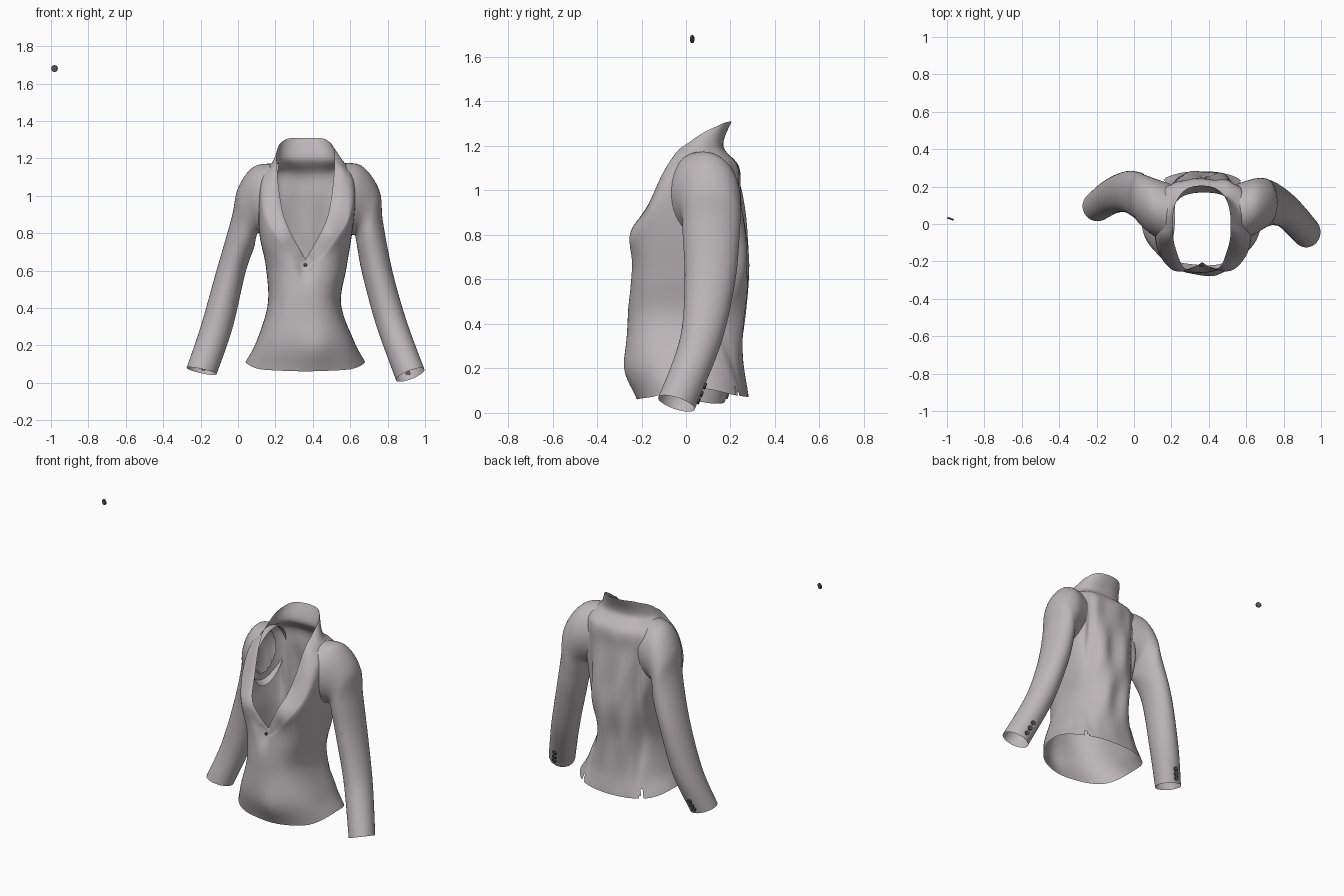
import bpy, bmesh, math
from mathutils import Vector

if "Cube" in bpy.data.objects:
    bpy.data.objects.remove(bpy.data.objects["Cube"])


def material(name, rgb):
    m = bpy.data.materials.new(name)
    m.diffuse_color = (*rgb, 1)
    m.use_nodes = True
    m.node_tree.nodes["Principled BSDF"].inputs["Base Color"].default_value = m.diffuse_color
    return m


CLOTH = material("warm grey cloth", (0.50, 0.465, 0.475))
DARK = material("dark button", (0.10, 0.095, 0.10))


def spline(rows, t):
    """Catmull-Rom value through rows of numbers, t in 0..1, straight at the start."""
    n = len(rows) - 1
    i = min(int(t * n), n - 1)
    f = t * n - i
    p = [rows[min(max(i + k, 0), n)] for k in (-1, 0, 1, 2)]
    if i == 0:
        p[0] = [2 * a - b for a, b in zip(rows[0], rows[1])]
    return [0.5 * (2 * b + (c - a) * f + (2 * a - 5 * b + 4 * c - d) * f * f
                   + (3 * b - a - 3 * c + d) * f ** 3) for a, b, c, d in zip(*p)]


def loft(name, point, nu, nv, drop=None):
    """Open tube from point(angle, t); faces matching drop(centre) are cut out."""
    bm = bmesh.new()
    rings = [[bm.verts.new(point(2 * math.pi * i / nu, j / nv)) for i in range(nu)]
             for j in range(nv + 1)]
    for lo, hi in zip(rings, rings[1:]):
        for i in range(nu):
            k = (i + 1) % nu
            bm.faces.new((lo[i], lo[k], hi[k], hi[i]))
    if drop:
        gone = [f for f in bm.faces if drop(f.calc_center_median())]
        bmesh.ops.delete(bm, geom=gone, context='FACES')
    bmesh.ops.recalc_face_normals(bm, faces=bm.faces)
    me = bpy.data.meshes.new(name)
    bm.to_mesh(me)
    bm.free()
    me.shade_smooth()
    me.materials.append(CLOTH)
    ob = bpy.data.objects.new(name, me)
    bpy.context.collection.objects.link(ob)
    return ob


# Torso rings, hem to collar rim: centre x, half width, front y, back y, squareness,
# then heights at front, front corner, side, back corner, back
TORSO = [
    (0.360, 0.320, -0.215, 0.282, 0.85, 0.06, 0.072, 0.11, 0.08, 0.07),
    (0.360, 0.262, -0.262, 0.258, 0.82, 0.22, 0.22, 0.22, 0.22, 0.22),
    (0.355, 0.196, -0.262, 0.258, 0.78, 0.42, 0.42, 0.42, 0.42, 0.42),
    (0.365, 0.216, -0.253, 0.280, 0.75, 0.55, 0.59, 0.62, 0.62, 0.62),
    (0.362, 0.248, -0.245, 0.264, 0.70, 0.60, 0.73, 0.80, 0.80, 0.80),
    (0.370, 0.258, -0.238, 0.243, 0.62, 0.62, 0.83, 0.98, 0.99, 0.99),
    (0.372, 0.245, -0.235, 0.234, 0.64, 0.63, 0.86, 1.10, 1.12, 1.11),
    (0.375, 0.195, -0.232, 0.168, 0.74, 0.64, 0.87, 1.15, 1.19, 1.20),
    (0.362, 0.155, -0.225, 0.205, 0.80, 0.66, 0.89, 1.20, 1.295, 1.31),
]


def power(v, e):
    return math.copysign(abs(v) ** e, v)


def bump(v, width):
    return math.exp(-(v / width) ** 2)


def torso_point(a, t):
    cx, w, yf, yb, e, *zs = spline(TORSO, t)
    s, c = math.sin(a), math.cos(a)
    mid = (yf + yb) / 2
    x = cx + w * power(s, e)
    y = mid - (yb - yf) / 2 * power(c, e)
    turn = (a if a <= math.pi else 2 * math.pi - a) / math.pi
    if turn < 0.25:  # keeps the neckline a straight V
        turn = 0.25 * (turn * 4) ** 0.8
    z = spline([(h,) for h in zs], turn)[0]
    # cloth folds: draped back panel and its seams, soft belly, bust and closing pull
    mask = max(0, -c) ** 0.7 * math.sin(math.pi * min(1, t / 0.82))
    y += 0.011 * mask * math.sin(38 * (x - 0.36) + 5 * z) * math.sin(9 * z + 1)
    y -= 0.022 * mask * bump(abs(x - 0.365) - 0.17, 0.022)
    front = max(0, c) ** 0.5
    y -= 0.022 * front * bump(x - 0.42, 0.09) * bump(z - 0.18, 0.11)
    y += 0.028 * front * bump(x - 0.36, 0.035) * bump(z - 0.62, 0.07)
    y -= 0.044 * front * bump(abs(x - 0.365) - 0.12, 0.08) * bump(z - 0.82, 0.1)
    return Vector((x, y, z))


def torso_cut(p):
    off = abs(p.x - 0.37)
    armhole = off > 0.19 and ((p.z - 0.98) / 0.14) ** 2 + ((p.y - 0.09) / 0.09) ** 2 < 1
    vent = p.y > 0.1 and p.z < 0.125 and abs(abs(p.x - 0.365) - 0.21) < 0.007
    return armhole or vent


loft("jacket_body", torso_point, 128, 80, torso_cut)

# Sleeve rings, shoulder to cuff: outer x, z, inner x, z, centre y, half depth
LEFT = [
    (0.22, 1.175, 0.165, 0.79, 0.055, 0.160),
    (0.085, 1.155, 0.110, 0.80, 0.095, 0.153),
    (0.00, 1.040, 0.095, 0.77, 0.128, 0.138),
    (-0.035, 0.88, 0.085, 0.72, 0.15, 0.127),
    (-0.115, 0.60, 0.040, 0.59, 0.172, 0.11),
    (-0.200, 0.30, -0.030, 0.29, 0.150, 0.095),
    (-0.275, 0.08, -0.115, 0.045, 0.095, 0.08),
]
RIGHT = [
    (0.53, 1.175, 0.575, 0.79, 0.055, 0.160),
    (0.66, 1.16, 0.62, 0.79, 0.092, 0.150),
    (0.755, 1.030, 0.63, 0.77, 0.112, 0.133),
    (0.775, 0.860, 0.64, 0.71, 0.113, 0.127),
    (0.825, 0.600, 0.665, 0.58, 0.107, 0.113),
    (0.900, 0.335, 0.738, 0.31, 0.065, 0.092),
    (0.997, 0.070, 0.845, 0.015, -0.043, 0.082),
]


def sleeve_point(rows, slope):
    def point(a, t):
        ox, oz, ix, iz, y, ry = spline(rows, t)
        c, s = math.cos(a), math.sin(a)
        return Vector(((ox + ix) / 2 + (ox - ix) / 2 * c, y + ry * s,
                       (oz + iz) / 2 + (oz - iz) / 2 * c - slope * t ** 4 * ry * s))
    return point


def button(name, loc, normal, r=0.018):
    bpy.ops.mesh.primitive_cylinder_add(vertices=20, radius=r, depth=0.009, location=loc)
    ob = bpy.context.object
    ob.name = name
    ob.rotation_euler = Vector(normal).to_track_quat('Z', 'Y').to_euler()
    bev = ob.modifiers.new("rounded_rim", 'BEVEL')
    bev.width, bev.segments = 0.002, 2
    ob.data.materials.append(DARK)
    bpy.ops.object.shade_smooth_by_angle()


# Sleeves with three buttons at the back of each cuff
for side, rows, slope in (("left", LEFT, 0.15), ("right", RIGHT, 0.3)):
    point = sleeve_point(rows, slope)
    loft(side + "_sleeve", point, 48, 60)
    for k in range(3):
        t, a = 0.93 + 0.02 * k, math.pi / 2
        p = point(a, t)
        n = (point(a + 0.05, t) - point(a - 0.05, t)).cross(point(a, t + 0.01) - point(a, t - 0.01))
        if n.y < 0:
            n = -n
        button(f"{side}_cuff_button_{k + 1}", p + n.normalized() * 0.003, n, 0.015)

# Front closing button and the loose spare one
button("front_button", (0.36, -0.226, 0.63), (0, -1, 0.1), 0.009)
button("spare_button", (-0.981, 0.028, 1.68), (-0.4, -1, 0))
